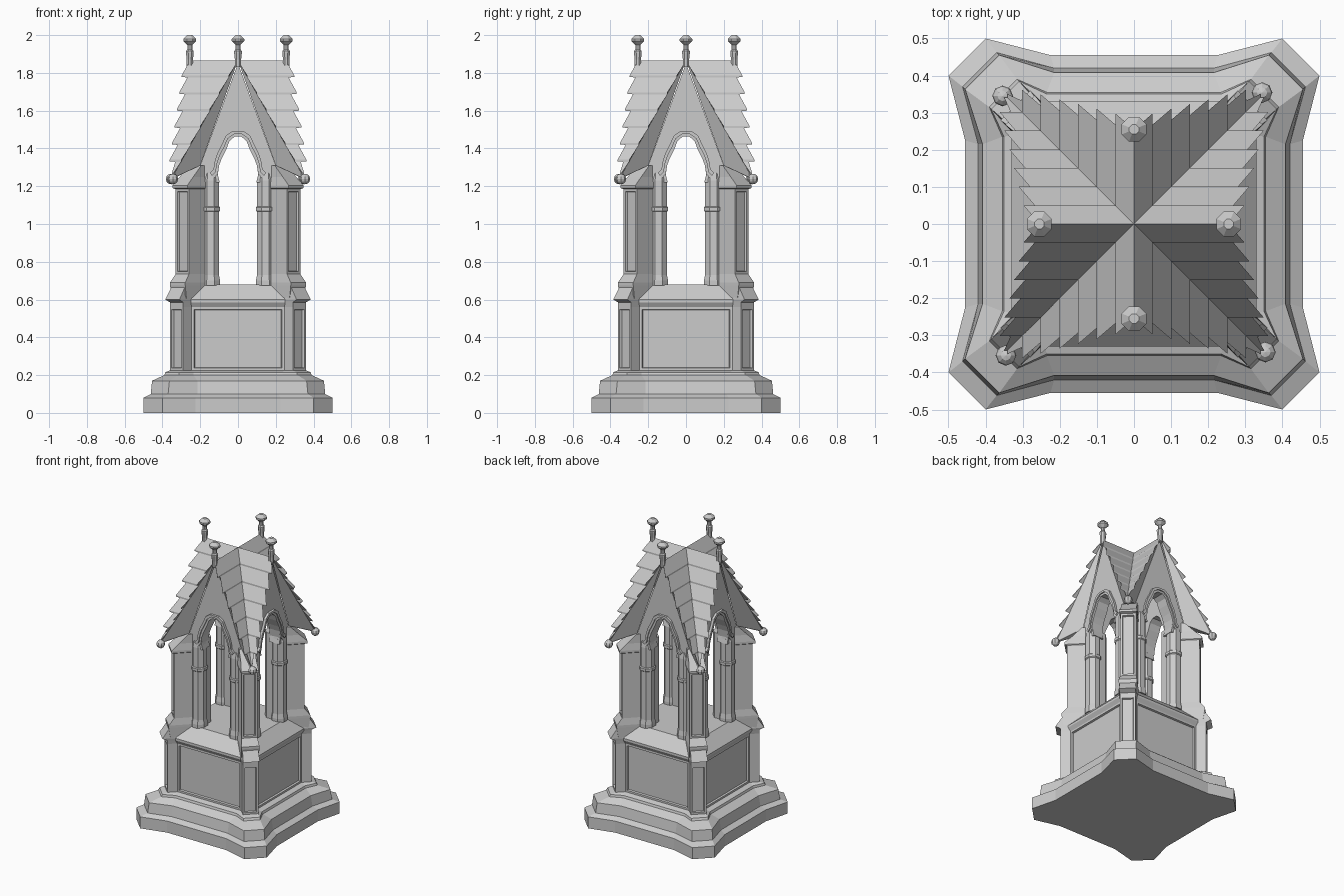
import bpy, bmesh, math
from mathutils import Vector, Matrix

if "Cube" in bpy.data.objects:
    bpy.data.objects.remove(bpy.data.objects["Cube"])


def finish(name, bm, panels=None, depth=0.012, border=0.018):
    """Clean up a bmesh, recess the chosen faces and make an object."""
    bmesh.ops.recalc_face_normals(bm, faces=bm.faces[:])
    if panels:
        sel = [f for f in bm.faces if panels(f)]
        for f in sel:
            bmesh.ops.inset_individual(bm, faces=[f], thickness=border, depth=0)
            bmesh.ops.inset_individual(bm, faces=[f], thickness=0.005, depth=-depth)
    me = bpy.data.meshes.new(name)
    bm.to_mesh(me)
    bm.free()
    ob = bpy.data.objects.new(name, me)
    bpy.context.collection.objects.link(ob)
    return ob


def around(ob):
    """Repeat a part on all four sides."""
    for i in range(1, 4):
        c = ob.copy()
        c.name = f"{ob.name}_{i + 1}"
        c.rotation_euler.z = i * math.pi / 2
        bpy.context.collection.objects.link(c)


def loft(bm, rings):
    loops = [[bm.verts.new(p) for p in r] for r in rings]
    n = len(loops[0])
    for a, b in zip(loops, loops[1:]):
        for i in range(n):
            j = (i + 1) % n
            bm.faces.new((a[i], a[j], b[j], b[i]))
    bm.faces.new(loops[0][::-1])
    bm.faces.new(loops[-1])


def lathe(bm, profile, cx, cy, n=8):
    loft(bm, [[(cx + r * math.cos((k + .5) * 2 * math.pi / n),
                cy + r * math.sin((k + .5) * 2 * math.pi / n), z)
               for k in range(n)] for r, z in profile])


def hull(bm, pts):
    bmesh.ops.convex_hull(bm, input=[bm.verts.new(p) for p in pts])


def slab(bm, outline, y0, y1):
    """Extrude an x-z outline in y."""
    loft(bm, [[(x, y, z) for x, z in outline] for y in (y0, y1)])


# Stepped plinth, panelled body with corner buttresses and sloping sill
def plan(z, a, b, c, d):
    out = []
    for co, si in [(1, 0), (0, 1), (-1, 0), (0, -1)]:
        out += [(x * co - y * si, x * si + y * co, z)
                for x, y in [(a, -b), (a, b), (c, d), (d, c)]]
    return out


sections = [(0, .455, .225, .5, .4), (.08, .455, .225, .5, .4),
            (.10, .42, .215, .462, .37), (.17, .408, .215, .455, .363),
            (.20, .355, .235, .39, .315), (.215, .35, .235, .385, .31),
            (.225, .315, .245, .36, .29), (.56, .315, .245, .36, .29),
            (.585, .33, .25, .36, .29), (.60, .33, .25, .385, .31),
            (.68, .25, .2, .345, .275)]
bm = bmesh.new()
loft(bm, [plan(*s) for s in sections])


def body_panel(f):
    zs = [v.co.z for v in f.verts]
    c = f.calc_center_median()
    mid = min(abs(c.x), abs(c.y)) < .01 or abs(abs(c.x) - abs(c.y)) < .01
    return abs(min(zs) - .225) < .001 and abs(max(zs) - .56) < .001 and mid


finish("plinth_and_body", bm, body_panel)

# Upper diagonal buttresses
u, w = Vector((1, -1, 0)).normalized(), Vector((1, 1, 0)).normalized()
bm = bmesh.new()
rings = []
for z, r, t in [(.60, .44, .055), (.675, .452, .057), (.69, .452, .057), (.735, .417, .05),
                (1.185, .417, .05), (1.19, .434, .056), (1.205, .434, .056),
                (1.25, .385, .05), (1.31, .325, .05)]:
    rings.append([u * a + w * b + Vector((0, 0, z)) for a, b in
                  [(.25, -t), (r, -t), (r, t), (.25, t)]])
loft(bm, rings)
around(finish("upper_buttress", bm, lambda f: f.normal.dot(u) > .99 and f.calc_area() > .03))

# Corner pier core joining the two neighbouring jambs
bm = bmesh.new()
core = [(.2, -.255), (.135, -.22), (.11, -.18), (.11, -.14), (.14, -.11),
        (.18, -.11), (.22, -.135), (.255, -.2)]
loft(bm, [[(x, y, z) for x, y in core] for z in (.675, 1.27)])
around(finish("pier_core", bm))

# Jamb shafts with ring mouldings
bm = bmesh.new()
for s in (-1, 1):
    lathe(bm, [(.054, .675), (.054, .70), (.048, .73), (.048, 1.065), (.054, 1.07),
               (.054, 1.088), (.048, 1.093), (.048, 1.23), (.04, 1.27)], s * .145, -.215)
around(finish("jamb_shafts", bm))

# Gable wall with arched opening
arch = [(.097, 1.22), (.107, 1.26), (.1, 1.31), (.085, 1.35), (.06, 1.40), (.045, 1.44), (.018, 1.462)]
mirror = lambda pts: pts + [(-x, z) for x, z in reversed(pts)]
bm = bmesh.new()
outer = [(.2, 1.22), (.2, 1.31), (.0, 1.85), (-.2, 1.31), (-.2, 1.22)]
slab(bm, outer + [(-x, z) for x, z in arch] + arch[::-1], -.248, -.17)
around(finish("gable_wall", bm))

# Stepped hood moulding around the arch
bm = bmesh.new()
hood = [(.137, 1.255), (.118, 1.275), (.112, 1.315), (.098, 1.36), (.072, 1.41), (.054, 1.452), (.021, 1.476)]
hood2 = [(x + .012, z + .014) for x, z in hood]
low = [(.125, 1.245), (.107, 1.265)] + arch[2:]
for inner, out, y in ((low, hood, -.256), (hood, hood2, -.264)):
    slab(bm, mirror(inner) + mirror(out)[::-1], y, -.24)
around(finish("arch_moulding", bm))

# Roof: each side has two slopes of overlapping courses
C, A, N = Vector((0, 0, 1.865)), Vector((0, -.255, 1.865)), 7
TIP = Vector((.352, -.345, 1.24))
bm = bmesh.new()
for s in (-1, 1):
    K = Vector((s * TIP.x, TIP.y, TIP.z))
    lift = Vector((0, 0, .011))
    for i in range(N):
        t0, t1 = i / N, min((i + 1) / N, .97)
        over = Vector((0, -.03 if i < N - 1 else -.008, .003))
        V0, V1 = C.lerp(K, t0), C.lerp(K, t1)
        E0, E1 = A.lerp(K, t0), A.lerp(K, t1)
        hull(bm, [V0, E0, V1, E1, V1 + lift, E1 + over, E1 + over + Vector((0, 0, .008))])
around(finish("roof_courses", bm))

# Slanted verges and soffit
bm = bmesh.new()
for s in (-1, 1):
    K = Vector((s * TIP.x, TIP.y, TIP.z))
    P, Q = Vector((s * .2, -.25, 1.31)), Vector((s * .25, -.2, 1.31))
    a, k, p, q, c = [bm.verts.new(v) for v in (A, K, P, Q, C)]
    for f in ((a, k, p), (k, q, p), (a, c, k)):
        bm.faces.new(f)
around(finish("roof_verge", bm))

# Eave balls and ridge finials
bm = bmesh.new()
bmesh.ops.create_uvsphere(bm, u_segments=8, v_segments=6, radius=.028,
                          matrix=Matrix.Translation((.354, -.345, 1.238)))
around(finish("eave_ball", bm))

bm = bmesh.new()
lathe(bm, [(.018, 1.83), (.018, 1.87), (.022, 1.905), (.022, 1.915), (.014, 1.925), (.014, 1.948),
           (.036, 1.968), (.036, 1.98), (.014, 2.0)], 0, -.255)
around(finish("ridge_finial", bm))
